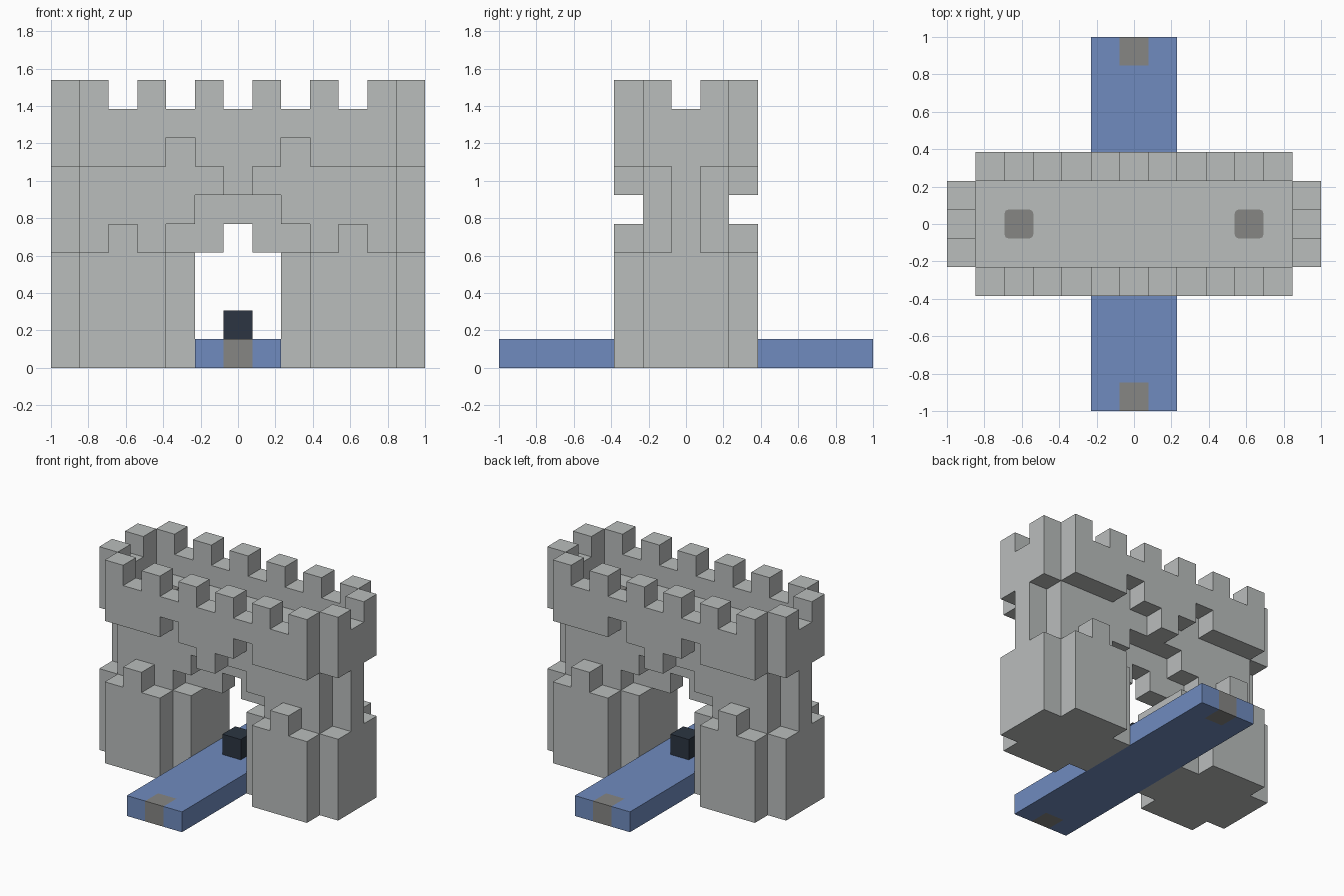
import bpy, bmesh

cube = bpy.data.objects.get("Cube")
if cube:
    bpy.data.objects.remove(cube, do_unlink=True)

U = 2 / 13  # one building block


def material(name, rgb):
    m = bpy.data.materials.new(name)
    m.use_nodes = True
    m.diffuse_color = (*rgb, 1)
    node = next(n for n in m.node_tree.nodes if n.type == 'BSDF_PRINCIPLED')
    node.inputs["Base Color"].default_value = (*rgb, 1)
    return m


STONE = material("light stone", (0.49, 0.51, 0.505))
WOOD = material("blue planks", (0.16, 0.26, 0.52))
IRON = material("dark iron", (0.025, 0.036, 0.054))
PATCH = material("worn grey", (0.24, 0.24, 0.23))


def finish(name, bm, *mats):
    bmesh.ops.recalc_face_normals(bm, faces=bm.faces)
    mesh = bpy.data.meshes.new(name)
    bm.to_mesh(mesh)
    bm.free()
    for m in mats:
        mesh.materials.append(m)
    obj = bpy.data.objects.new(name, mesh)
    bpy.context.collection.objects.link(obj)
    return obj


def slab(name, outline, start, end, along_x=False):
    """Extrude an upright outline, given in blocks, along y or x."""
    bm = bmesh.new()
    place = (lambda a, d, z: (d * U, a * U, z * U)) if along_x else \
            (lambda a, d, z: (a * U, d * U, z * U))
    face = bm.faces.new([bm.verts.new(place(a, start, z)) for a, z in outline])
    new = bmesh.ops.extrude_face_region(bm, geom=[face])["geom"]
    step = place(0, end - start, 0)
    bmesh.ops.translate(bm, vec=step, verts=[v for v in new if isinstance(v, bmesh.types.BMVert)])
    return finish(name, bm, STONE)


def box(name, lo, hi, *mats):
    bm = bmesh.new()
    bmesh.ops.create_cube(bm, size=1)
    for v in bm.verts:
        v.co = [(lo[i] if v.co[i] < 0 else hi[i]) * U for i in range(3)]
    return finish(name, bm, *mats)


def mirrored(half):
    return half + [(-a, z) for a, z in reversed(half)]


# Half outlines, in blocks
core = [(.5, 5), (.5, 4), (1.5, 4), (1.5, 0), (5.5, 0), (5.5, 8)]
arch_wall = [(1.5, 6), (1.5, 5), (2.5, 5), (2.5, 4), (1.5, 4), (1.5, 0), (5.5, 0), (5.5, 8)]
parapet = [(.5, 6), (.5, 7), (1.5, 7), (1.5, 8), (2.5, 8), (2.5, 7), (5.5, 7), (5.5, 10),
           (4.5, 10), (4.5, 9), (3.5, 9), (3.5, 10), (2.5, 10), (2.5, 9), (1.5, 9),
           (1.5, 10), (.5, 10), (.5, 9)]
tower = [(2.5, 0), (5.5, 0), (5.5, 4), (4.5, 4), (4.5, 5), (3.5, 5), (3.5, 4), (2.5, 4)]
side = [(1.5, 0), (1.5, 4), (.5, 4), (.5, 7), (1.5, 7), (1.5, 10), (.5, 10), (.5, 9)]

# Stone gatehouse, built outwards from the middle wall
slab("gate_core", mirrored(core), -.5, .5)
for s, label in ((-1, "front"), (1, "back")):
    slab(label + "_arch_wall", mirrored(arch_wall), s * .5, s * 1.5)
    slab(label + "_parapet", mirrored(parapet), s * 1.5, s * 2.5)
    for m, hand in ((-1, "right"), (1, "left")):
        slab(f"{label}_{hand}_tower", [(m * a, z) for a, z in tower], s * 1.5, s * 2.5)
for m, hand in ((-1, "right"), (1, "left")):
    slab(hand + "_side_wall", mirrored(side), m * 5.5, m * 6.5, along_x=True)

# Bridge with a worn block at the middle of each end
bridge = box("bridge", (-1.5, -6.5, 0), (1.5, 6.5, 1), WOOD, PATCH)
bm = bmesh.new()
bm.from_mesh(bridge.data)
for axis, cuts in ((0, (-.5, .5)), (1, (-5.5, 5.5))):
    normal = [int(i == axis) for i in range(3)]
    for c in cuts:
        bmesh.ops.bisect_plane(bm, geom=bm.verts[:] + bm.edges[:] + bm.faces[:],
                               plane_co=[n * c * U for n in normal], plane_no=normal)
for f in bm.faces:
    p = f.calc_center_median() / U
    f.material_index = int(abs(p.x) < .5 and abs(p.y) > 5.5)
bm.to_mesh(bridge.data)
bm.free()

# Iron block standing in the gateway
box("iron_block", (-.5, -.5, 1), (.5, .5, 2), IRON)

# Worn hatches on the roof, with softened corners
for m, hand in ((-1, "right"), (1, "left")):
    hatch = box(hand + "_roof_hatch", (m * 4 - .5, -.5, 8), (m * 4 + .5, .5, 8.03), PATCH)
    bm = bmesh.new()
    bm.from_mesh(hatch.data)
    upright = [e for e in bm.edges if abs(e.verts[0].co.z - e.verts[1].co.z) > .001]
    bmesh.ops.bevel(bm, geom=upright, offset=.02, segments=2, profile=.5, affect='EDGES')
    bm.to_mesh(hatch.data)
    bm.free()
